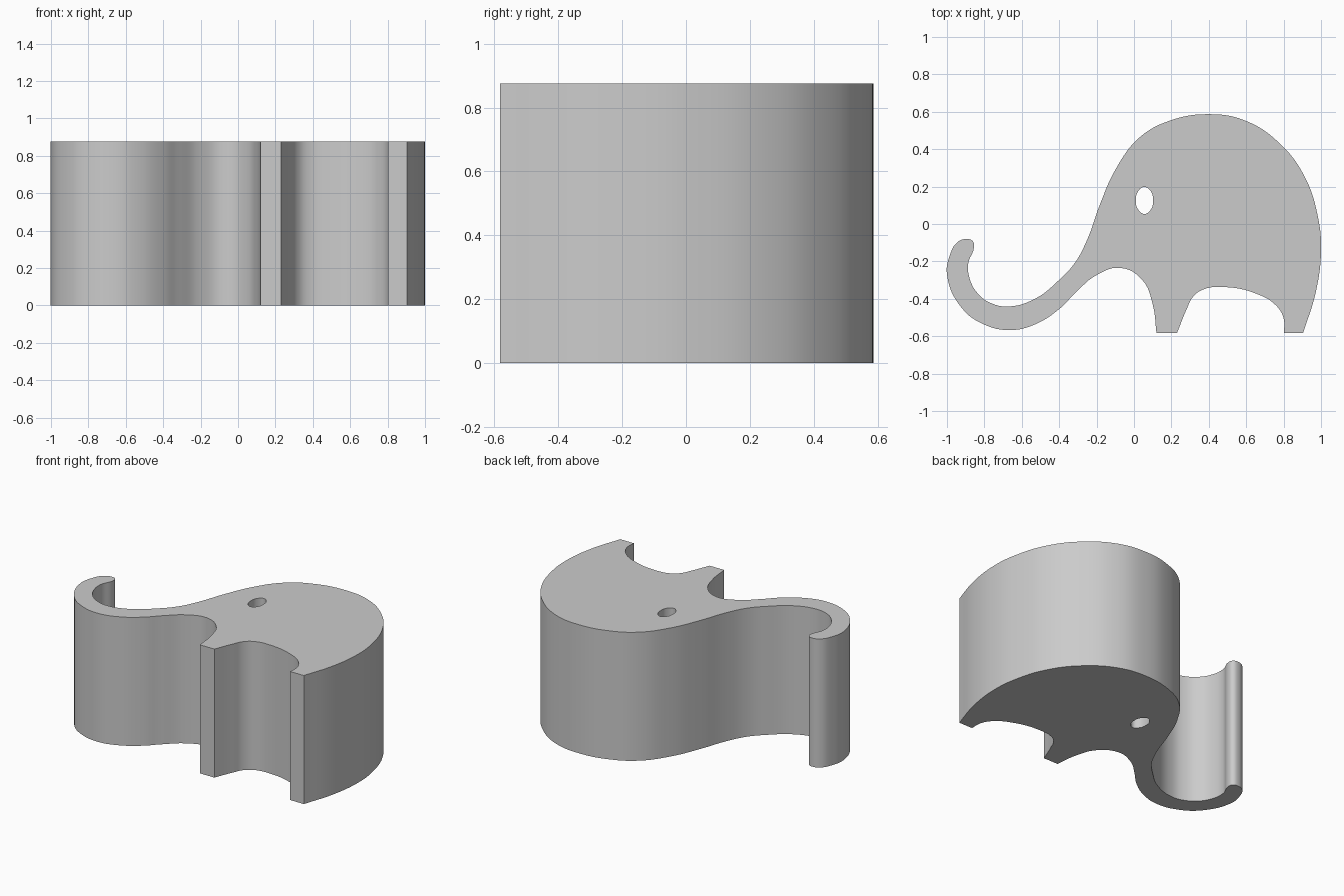
import bpy
import math

cube = bpy.data.objects.get("Cube")
if cube:
    bpy.data.objects.remove(cube, do_unlink=True)

HEIGHT = 0.876
EYE_CENTRE, EYE_RADII = (0.056, 0.126), (0.046, 0.072)

# Silhouette as runs of smooth points; each run begins and ends on a sharp corner
trunk_and_back = [
    (.12, -.583), (.1, -.43), (.045, -.3), (-.07, -.235), (-.2, -.273),
    (-.315, -.37), (-.4, -.455), (-.53, -.537), (-.66, -.567), (-.8, -.538),
    (-.92, -.45), (-1, -.27), (-.984, -.165), (-.947, -.1), (-.9, -.08),
    (-.862, -.092), (-.856, -.126), (-.886, -.21), (-.877, -.297),
    (-.83, -.377), (-.76, -.425), (-.67, -.441), (-.53, -.4), (-.396, -.295),
    (-.315, -.206), (-.25, -.083), (-.18, .11), (-.096, .297), (.03, .463),
    (.193, .553), (.406, .587), (.594, .553), (.78, .43), (.914, .25),
    (.984, .035), (1, -.136), (.973, -.36), (.904, -.583)]
belly = [
    (.802, -.583), (.8, -.505), (.76, -.436), (.647, -.37), (.476, -.337),
    (.37, -.35), (.315, -.39), (.283, -.452), (.23, -.583)]


def add_loop(curve, runs, corners=True):
    """Add a closed Bezier loop, with sharp handles at the ends of each run."""
    points = [p for run in runs for p in run]
    ends = {run[i] for run in runs for i in (0, -1)} if corners else set()
    spline = curve.splines.new('BEZIER')
    spline.bezier_points.add(len(points) - 1)
    spline.use_cyclic_u = True
    spline.resolution_u = 6
    for bp, (x, y) in zip(spline.bezier_points, points):
        bp.co = (x, y, 0)
        kind = 'VECTOR' if (x, y) in ends else 'AUTO'
        bp.handle_left_type = bp.handle_right_type = kind


# Extruded outline with the eye as a through hole
curve = bpy.data.curves.new("elephant_body", 'CURVE')
curve.dimensions = '2D'
curve.fill_mode = 'BOTH'
curve.extrude = HEIGHT / 2
add_loop(curve, [trunk_and_back, belly])
eye = [(EYE_CENTRE[0] + EYE_RADII[0] * math.cos(a),
        EYE_CENTRE[1] + EYE_RADII[1] * math.sin(a))
       for a in (math.tau * i / 8 for i in range(8))]
add_loop(curve, [eye], corners=False)

body = bpy.data.objects.new("elephant_body", curve)
bpy.context.collection.objects.link(body)
body.location.z = HEIGHT / 2

# Turn into a closed mesh with smooth walls and crisp rims
bpy.ops.object.select_all(action='DESELECT')
body.select_set(True)
bpy.context.view_layer.objects.active = body
bpy.ops.object.convert(target='MESH')
bpy.ops.object.mode_set(mode='EDIT')
bpy.ops.mesh.select_all(action='SELECT')
bpy.ops.mesh.remove_doubles(threshold=0.0002)
bpy.ops.mesh.normals_make_consistent(inside=False)
bpy.ops.object.mode_set(mode='OBJECT')
bpy.ops.object.shade_smooth_by_angle(angle=math.radians(30))

# Plain grey
grey = bpy.data.materials.new("plain_grey")
grey.use_nodes = True
colour = (0.6, 0.6, 0.6, 1)
grey.diffuse_color = colour
grey.node_tree.nodes["Principled BSDF"].inputs["Base Color"].default_value = colour
body.data.materials.clear()
body.data.materials.append(grey)
